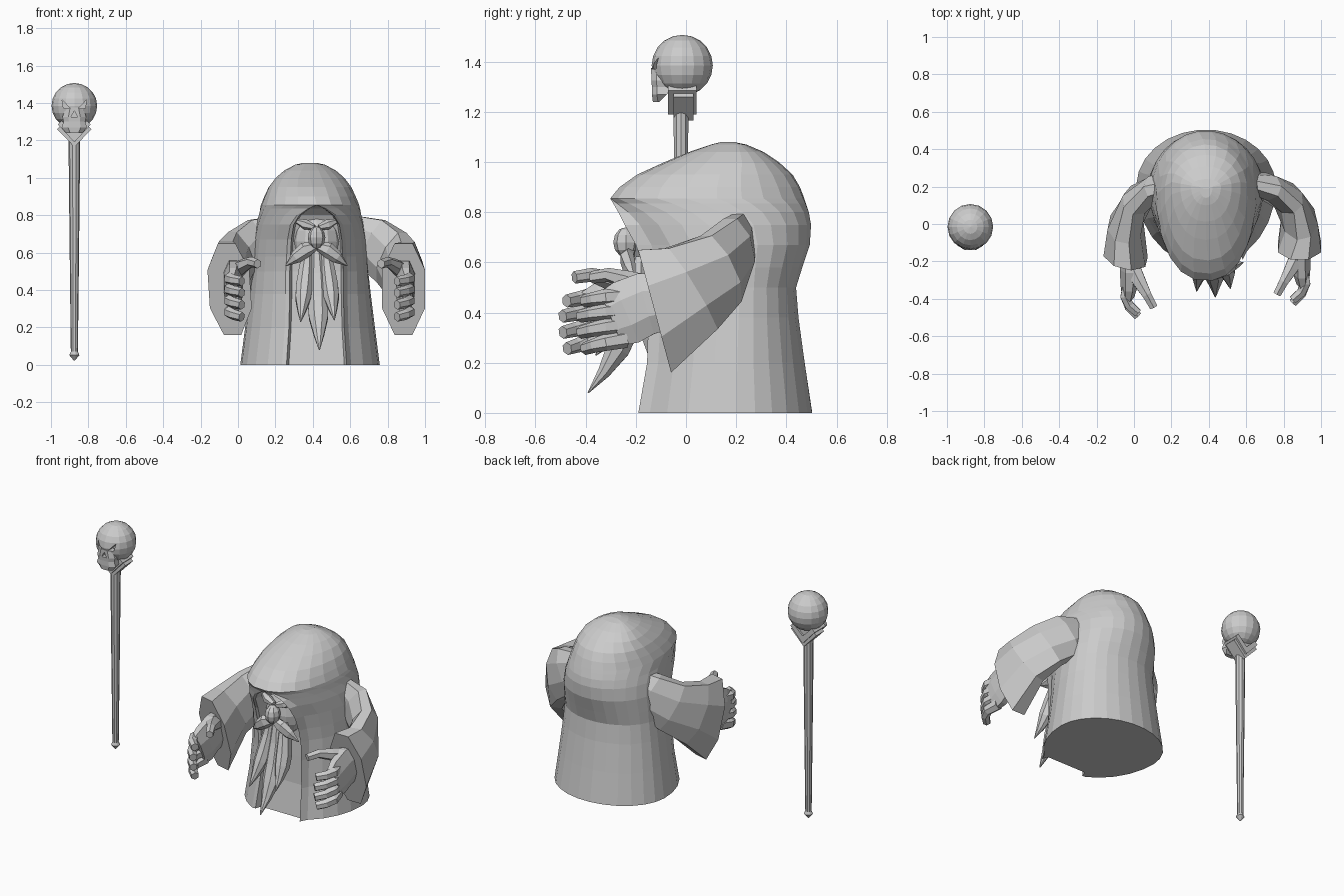
import bpy, bmesh, math
from mathutils import Vector

stone = bpy.data.materials.new("grey")
stone.diffuse_color = (0.6, 0.6, 0.6, 1)


def finish(name, bm):
    bmesh.ops.remove_doubles(bm, verts=bm.verts, dist=0.0008)
    bmesh.ops.recalc_face_normals(bm, faces=bm.faces)
    me = bpy.data.meshes.new(name)
    bm.to_mesh(me)
    bm.free()
    me.materials.append(stone)
    ob = bpy.data.objects.new(name, me)
    bpy.context.collection.objects.link(ob)
    return ob


def loft(name, rings):
    bm = bmesh.new()
    vs = [[bm.verts.new(p) for p in r] for r in rings]
    n = len(vs[0])
    for a, b in zip(vs, vs[1:]):
        for i in range(n):
            bm.faces.new((a[i], a[(i + 1) % n], b[(i + 1) % n], b[i]))
    bm.faces.new(vs[0])
    bm.faces.new(vs[-1])
    return finish(name, bm)


def tube(name, secs, n=8, up=(0, 0, 1), end=None):
    """secs: x, y, z, half width, half height across the path"""
    pts = [Vector(s[:3]) for s in secs]
    rings = []
    for i, s in enumerate(secs):
        t = (pts[min(i + 1, len(pts) - 1)] - pts[max(i - 1, 0)]).normalized()
        if end and i == len(secs) - 1:
            t = Vector(end).normalized()
        side = t.cross(Vector(up)).normalized()
        top = side.cross(t)
        rings.append([pts[i] + side * s[3] * math.cos(a) + top * s[4] * math.sin(a)
                      for a in ((k + 0.5) * math.tau / n for k in range(n))])
    return loft(name, rings)


def ball(name, centre, size, u=12, v=8):
    bm = bmesh.new()
    bmesh.ops.create_uvsphere(bm, u_segments=u, v_segments=v, radius=1)
    bmesh.ops.scale(bm, vec=size, verts=bm.verts)
    bmesh.ops.translate(bm, vec=centre, verts=bm.verts)
    return finish(name, bm)


def prism(bm, pts, y0, y1):
    a = [bm.verts.new((x, y0, z)) for x, z in pts]
    b = [bm.verts.new((x, y1, z)) for x, z in pts]
    n = len(pts)
    bm.faces.new(a)
    bm.faces.new(b[::-1])
    for i in range(n):
        bm.faces.new((a[i], b[i], b[(i + 1) % n], a[(i + 1) % n]))


# Robe and hood: z, half width, back y, front edge y, opening half width, recess
CX, SHIFT, N = 0.385, 0.035, 22
levels = [
    (0.00, 0.373, 0.505, -0.19, 0.185, 0.04), (0.20, 0.347, 0.475, -0.155, 0.17, 0.04),
    (0.38, 0.325, 0.45, -0.15, 0.165, 0.04), (0.50, 0.312, 0.44, -0.155, 0.165, 0.05),
    (0.58, 0.308, 0.465, -0.17, 0.16, 0.06), (0.67, 0.30, 0.495, -0.20, 0.155, 0.08),
    (0.75, 0.287, 0.50, -0.245, 0.14, 0.10), (0.80, 0.275, 0.492, -0.27, 0.105, 0.10),
    (0.835, 0.268, 0.48, -0.29, 0.05, 0.08), (0.855, 0.263, 0.473, -0.302, 0.0, 0.0),
    (0.90, 0.245, 0.455, -0.265, 0, 0),
    (0.95, 0.222, 0.425, -0.195, 0, 0), (1.00, 0.185, 0.37, -0.085, 0, 0),
    (1.04, 0.138, 0.31, 0.012, 0, 0), (1.07, 0.08, 0.24, 0.10, 0, 0),
    (1.08, 0.035, 0.19, 0.14, 0, 0)]
rings = []
for z, a, back, edge, w, depth in levels:
    sh = SHIFT * min(1, max(0, (1.0 - z) / 0.14)) if z > 0.7 else SHIFT
    e = 0.86 if z > 0.78 else 0.93 if z > 0.7 else 1   # squarer hood front
    yc = min(0.2, (back + edge) / 2 + 0.06)
    tr = math.asin(((sh + w) / a) ** (1 / e))
    tl = math.asin(math.copysign(abs((w - sh) / a) ** (1 / e), w - sh))
    bf = (yc - edge) / max(math.cos(tr), math.cos(tl))
    ring = []
    for i in range(N + 1):
        t = tr + (math.tau - tr - tl) * i / N
        c, s = math.cos(t), math.sin(t)
        ring.append((CX + a * math.copysign(abs(s) ** (e if c > 0 else 1), s),
                     yc - (bf if c > 0 else back - yc) * c, z))
    # hem folding inward to the recessed front panel
    for k in (-0.87, -0.8, 0, 0.8, 0.87):
        ring.append((CX + sh + w * k, edge + depth * (0.0 if abs(k) > 0.85 else 1), z))
    rings.append(ring)
loft("robe_and_hood", rings)

# Face, nose and brows
FX = 0.42
ball("face", (FX, -0.10, 0.66), (0.125, 0.105, 0.15))
ball("nose", (FX, -0.24, 0.68), (0.047, 0.05, 0.06), 8, 6)
for s, side in ((-1, "left"), (1, "right")):
    tube("brow_" + side, [(FX + s * 0.012, -0.215, 0.735, 0.02, 0.015),
                          (FX + s * 0.06, -0.205, 0.75, 0.03, 0.028),
                          (FX + s * 0.12, -0.18, 0.775, 0.01, 0.008)], 6)
    tube("moustache_" + side, [(FX + s * 0.01, -0.225, 0.635, 0.025, 0.025),
                               (FX + s * 0.06, -0.235, 0.615, 0.03, 0.042),
                               (FX + s * 0.11, -0.225, 0.575, 0.026, 0.034),
                               (FX + s * 0.165, -0.205, 0.53, 0.003, 0.003)], 6)


# Beard strands: start x, tip x, tip y, tip z, half width
def strand(name, x0, x1, y1, z1, w):
    secs = []
    for f, k in ((0, 0.5), (0.25, 0.85), (0.5, 1), (0.68, 0.92), (0.85, 0.5), (1, 0.05)):
        secs.append((x0 + (x1 - x0) * f, -0.19 + (y1 + 0.19) * f ** 2.3,
                     0.62 + (z1 - 0.62) * f, w * k, 0.055 * k))
    tube(name, secs, 8, (0, -1, 0))


strand("beard_centre", 0.42, 0.435, -0.39, 0.08, 0.06)
strand("beard_left", 0.375, 0.335, -0.36, 0.23, 0.048)
strand("beard_right", 0.465, 0.515, -0.345, 0.24, 0.048)

# Arms: built on the right, reflected for the left
sleeve = [(0.58, 0.225, 0.73, 0.05, 0.085), (0.71, 0.20, 0.655, 0.075, 0.15),
          (0.82, 0.14, 0.575, 0.082, 0.168), (0.885, 0.02, 0.495, 0.098, 0.205),
          (0.885, -0.125, 0.405, 0.125, 0.274)]
palm = [(0.90, -0.06, 0.45, 0.055, 0.12), (0.895, -0.16, 0.435, 0.055, 0.135),
        (0.895, -0.24, 0.40, 0.05, 0.14), (0.90, -0.30, 0.375, 0.036, 0.125)]
thumb = [(0.885, -0.15, 0.50, 0.05, 0.05), (0.84, -0.24, 0.53, 0.04, 0.038),
         (0.80, -0.31, 0.55, 0.028, 0.028), (0.765, -0.375, 0.54, 0.024, 0.025)]
fingers = [[(0.895, -0.24, 0.385 + 0.068 * k, 0.036, 0.038),
            (0.915, -0.32, 0.375 + 0.072 * k, 0.032, 0.034),
            (0.895, -0.38 + 0.012 * abs(k), 0.365 + 0.074 * k, 0.028, 0.029),
            (0.85, -0.43 + 0.02 * abs(k), 0.355 + 0.076 * k, 0.025, 0.026)]
           for k in (-1.3, -0.45, 0.4, 1.2)]


def placed(secs, side, mid, dy):
    if side == "right":
        return secs
    return [(2 * mid - s[0], s[1] + dy * min(1, max(0, (0.2 - s[1]) / 0.3)), *s[2:]) for s in secs]


for side, turn in (("left", -0.25), ("right", 0)):
    tube("sleeve_" + side, placed(sleeve, side, 0.42, -0.05), 8, end=(turn, -0.97, -0.26))
    tube("palm_" + side, placed(palm, side, 0.435, -0.07), 8)
    tube("thumb_" + side, placed(thumb, side, 0.435, -0.07), 6)
    for i, f in enumerate(fingers):
        tube(f"finger_{side}_{i + 1}", placed(f, side, 0.435, -0.07), 6)

# Staff shaft with a pointed foot
SX, SY = -0.875, -0.02
loft("staff", [[(SX + r * math.cos(k * math.tau / 10), SY + r * math.sin(k * math.tau / 10), z)
                for k in range(10)]
               for z, r in ((0.022, 0.002), (0.052, 0.027), (0.07, 0.019), (0.6, 0.025), (1.26, 0.032))])

# Two nested chevron plates under the skull
for name, w, z, y0, y1 in (("collar_outer", 0.092, 1.165, -0.05, 0.03),
                           ("collar_inner", 0.088, 1.19, -0.072, 0.042)):
    bm = bmesh.new()
    prism(bm, [(SX, z), (SX + w, z + 0.095), (SX + w - 0.02, z + 0.115), (SX, z + 0.05),
               (SX - w + 0.02, z + 0.115), (SX - w, z + 0.095)], y0, y1)
    finish(name, bm)
bm = bmesh.new()
prism(bm, [(SX, 1.2), (SX + 0.06, 1.27), (SX + 0.05, 1.3), (SX - 0.05, 1.3), (SX - 0.06, 1.27)], -0.055, 0.03)
finish("collar_core", bm)

# Skull and upper jaw with cut eye sockets and nose hole
skull = ball("skull", (SX, -0.015, 1.385), (0.122, 0.122, 0.122), 16, 10)
jaw = loft("jaw", [[(SX - w, y0 + 0.02, z), (SX - w * 0.5, y0, z), (SX + w * 0.5, y0, z),
                    (SX + w, y0 + 0.02, z), (SX + w * 0.9, y1, z), (SX - w * 0.9, y1, z)]
                   for z, w, y0, y1 in ((1.24, 0.045, -0.132, -0.105), (1.27, 0.068, -0.136, -0.075),
                                        (1.30, 0.058, -0.136, -0.05), (1.325, 0.064, -0.138, -0.03),
                                        (1.375, 0.045, -0.139, -0.03))])
bm = bmesh.new()
for s in (-1, 1):
    prism(bm, [(SX + s * 0.022, 1.37), (SX + s * 0.066, 1.418), (SX + s * 0.058, 1.372)], -0.25, -0.085)
prism(bm, [(SX - 0.018, 1.325), (SX + 0.018, 1.325), (SX, 1.358)], -0.25, -0.09)
cutter = finish("socket_cutter", bm)
cutter.hide_render = True
cutter.hide_viewport = True
for ob in (skull, jaw):
    cut = ob.modifiers.new("sockets", 'BOOLEAN')
    cut.object = cutter
    cut.operation = 'DIFFERENCE'
    cut.solver = 'EXACT'
